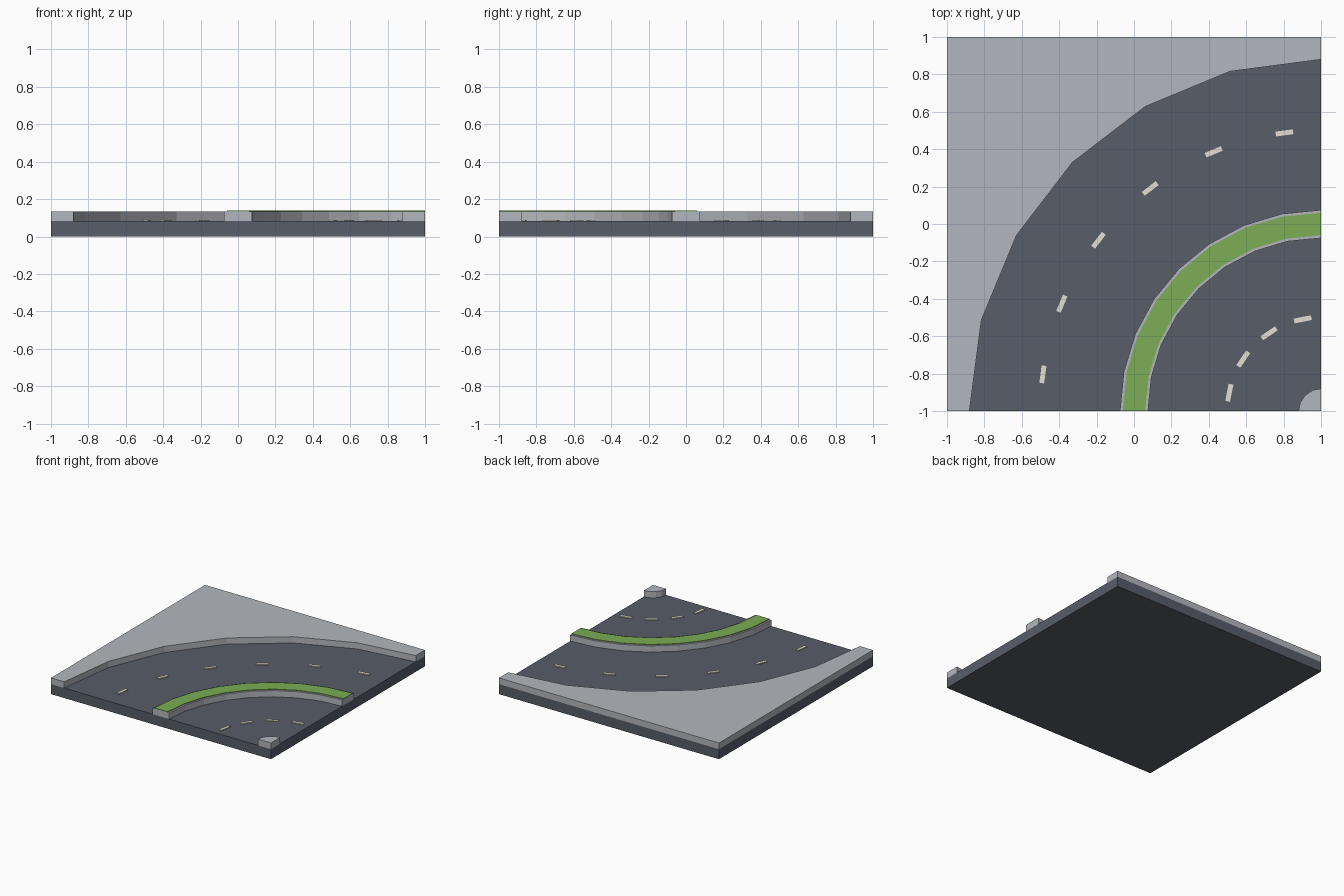
import bpy, bmesh
from math import cos, sin, pi
from mathutils import Matrix

if "Cube" in bpy.data.objects:
    bpy.data.objects.remove(bpy.data.objects["Cube"])

CX, CY = 1.0, -1.0                      # centre of the bend
ROAD, KERB, GRASS = 0.082, 0.133, 0.138  # top heights


def material(name, rgb):
    m = bpy.data.materials.new(name)
    m.diffuse_color = (*rgb, 1)
    m.use_nodes = True
    m.node_tree.nodes["Principled BSDF"].inputs["Base Color"].default_value = m.diffuse_color
    return m


asphalt = material("asphalt", (0.095, 0.11, 0.14))
concrete = material("concrete", (0.45, 0.47, 0.51))
green = material("grass", (0.20, 0.42, 0.09))
paint = material("paint", (0.78, 0.74, 0.64))


def arc(radius, n):
    """Points of a quarter circle about the bend centre."""
    return [(CX - radius * cos(i * pi / 2 / n), CY + radius * sin(i * pi / 2 / n))
            for i in range(n + 1)]


def prism(name, outline, z0, z1, mat):
    """Extrude a flat outline from z0 up to z1."""
    bm = bmesh.new()
    face = bm.faces.new([bm.verts.new((x, y, z0)) for x, y in outline])
    up = bmesh.ops.extrude_face_region(bm, geom=[face], use_keep_orig=True)
    bmesh.ops.translate(bm, vec=(0, 0, z1 - z0),
                        verts=[g for g in up["geom"] if isinstance(g, bmesh.types.BMVert)])
    bmesh.ops.recalc_face_normals(bm, faces=bm.faces)
    return finish(name, bm, mat)


def finish(name, bm, mat):
    me = bpy.data.meshes.new(name)
    bm.to_mesh(me)
    bm.free()
    me.materials.append(mat)
    ob = bpy.data.objects.new(name, me)
    bpy.context.collection.objects.link(ob)
    return ob


def band(name, r0, r1, n, z0, z1, mat):
    return prism(name, arc(r1, n) + arc(r0, n)[::-1], z0, z1, mat)


def dashes(name, radius, count):
    """Painted lane marks spaced evenly along a quarter circle."""
    bm = bmesh.new()
    for i in range(count):
        a = (i + 0.5) * pi / 2 / count
        place = (Matrix.Translation((CX - radius * cos(a), CY + radius * sin(a), ROAD + 0.003))
                 @ Matrix.Rotation(-a, 4, 'Z') @ Matrix.Diagonal((0.026, 0.094, 0.008, 1)))
        bmesh.ops.create_cube(bm, size=1, matrix=place)
    return finish(name, bm, paint)


# Road slab
prism("road_base", [(-1, -1), (1, -1), (1, 1), (-1, 1)], 0, ROAD, asphalt)

# Pavements on the outside and inside of the bend
prism("outer_pavement", arc(1.88, 6) + [(1, 1), (-1, 1), (-1, -1)], ROAD, KERB, concrete)
prism("inner_pavement", arc(0.12, 4) + [(CX, CY)], ROAD, KERB, concrete)

# Central strip with grass on top
band("median_kerb", 0.925, 1.075, 8, ROAD, KERB, concrete)
band("median_grass", 0.94, 1.06, 8, KERB, GRASS, green)

# Lane markings
dashes("outer_lane_marks", 1.5, 6)
dashes("inner_lane_marks", 0.5, 4)
